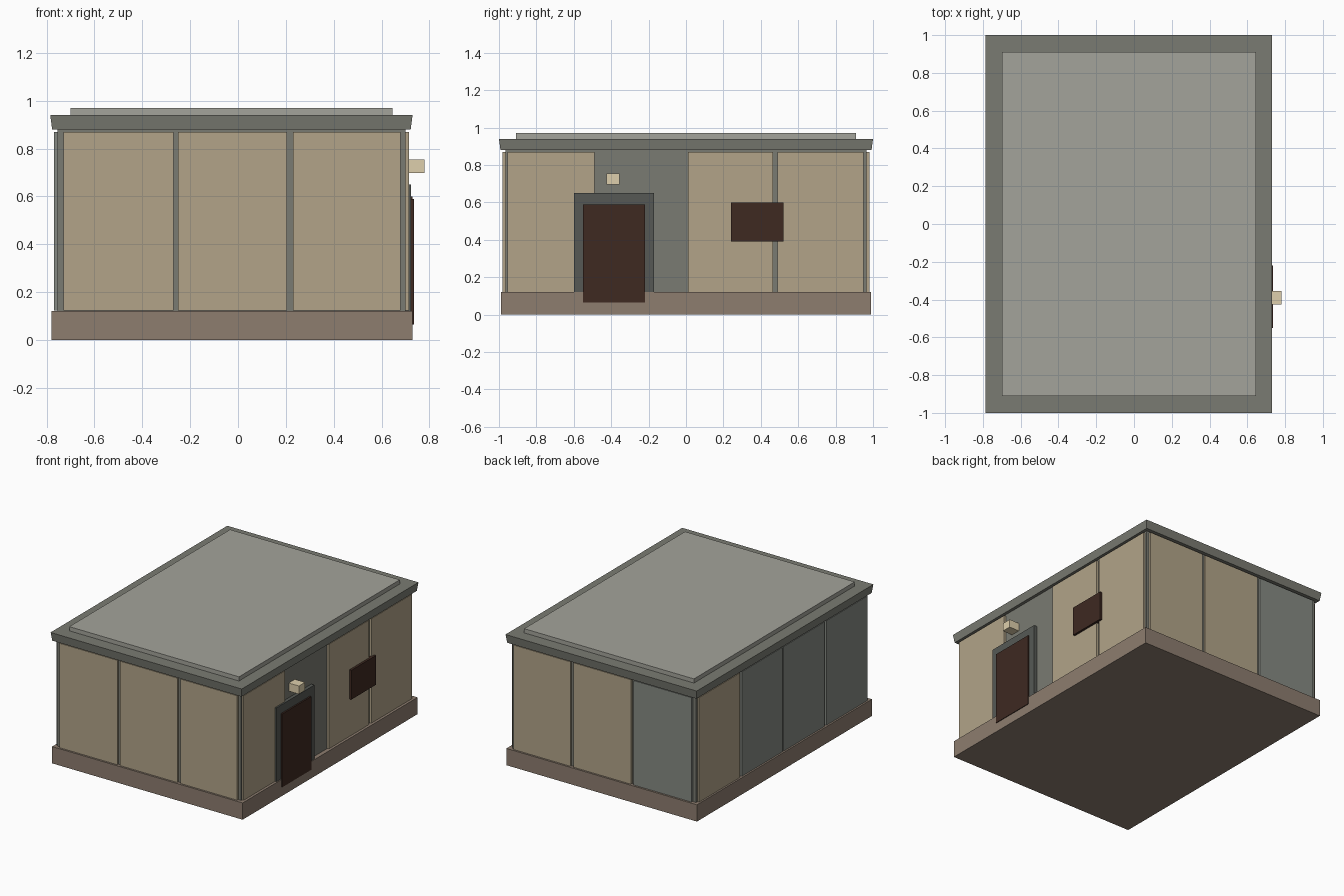
import bpy, bmesh

if "Cube" in bpy.data.objects:
    bpy.data.objects.remove(bpy.data.objects["Cube"])

def mat(name, r, g, b):
    m = bpy.data.materials.new(name)
    lin = [((c / 255 + 0.055) / 1.055) ** 2.4 for c in (r, g, b)]
    m.diffuse_color = (*lin, 1)
    m.use_nodes = True
    m.node_tree.nodes["Principled BSDF"].inputs["Base Color"].default_value = m.diffuse_color
    return m

TAN = mat("tan_panel", 178, 164, 137)
GREY = mat("grey_panel", 134, 138, 131)
WALL = mat("grey_wall", 122, 123, 114)
BASE = mat("brown_base", 141, 125, 111)
ROOF = mat("roof_top", 164, 164, 155)
FRAME = mat("dark_frame", 86, 89, 85)
DOOR = mat("dark_brown", 62, 41, 33)
LAMP = mat("cream_lamp", 222, 207, 172)

def box(name, x, y, z, m, taper=0.0):
    """Box from (min, max) ranges; taper pulls the bottom face inward."""
    bm = bmesh.new()
    bmesh.ops.create_cube(bm, size=1)
    for v in bm.verts:
        top = v.co.z > 0
        t = 0 if top else taper
        v.co = (x[1] - t if v.co.x > 0 else x[0] + t,
                y[1] - t if v.co.y > 0 else y[0] + t,
                z[1] if top else z[0])
    me = bpy.data.meshes.new(name)
    bm.to_mesh(me)
    bm.free()
    me.materials.append(m)
    ob = bpy.data.objects.new(name, me)
    bpy.context.collection.objects.link(ob)
    return ob

# Base, wall core and roof
box("base", (-0.78, 0.73), (-0.99, 0.99), (0, 0.12), BASE)
box("wall_core", (-0.755, 0.70), (-0.965, 0.965), (0.12, 0.88), WALL)
box("roof_slab", (-0.785, 0.73), (-1.0, 1.0), (0.88, 0.94), WALL, 0.008)
box("roof_cap", (-0.70, 0.645), (-0.91, 0.91), (0.94, 0.97), ROOF)

# Front and back wall panels
PZ = (0.122, 0.87)
for i, x in enumerate([(-0.73, -0.27), (-0.25, 0.205), (0.23, 0.68)]):
    box(f"front_panel_{i}", x, (-0.98, -0.96), PZ, TAN)
    box(f"back_panel_{i}", x, (0.96, 0.98), PZ, GREY if i == 0 else TAN)

# Side wall panels; the second right bay is left bare for the doorway
for i, y in enumerate([(-0.955, -0.49), (-0.47, -0.005), (0.01, 0.465), (0.49, 0.95)]):
    box(f"left_panel_{i}", (-0.77, -0.75), y, PZ, TAN if i == 3 else GREY)
    if i != 1:
        box(f"right_panel_{i}", (0.695, 0.714), y, PZ, TAN)

# Door, window and lamp on the right side
box("door_frame", (0.69, 0.724), (-0.60, -0.17), (0.12, 0.65), FRAME)
box("door", (0.70, 0.735), (-0.55, -0.22), (0.065, 0.59), DOOR)
box("window", (0.70, 0.73), (0.24, 0.52), (0.39, 0.60), DOOR)
box("lamp", (0.70, 0.78), (-0.425, -0.355), (0.697, 0.755), LAMP)
